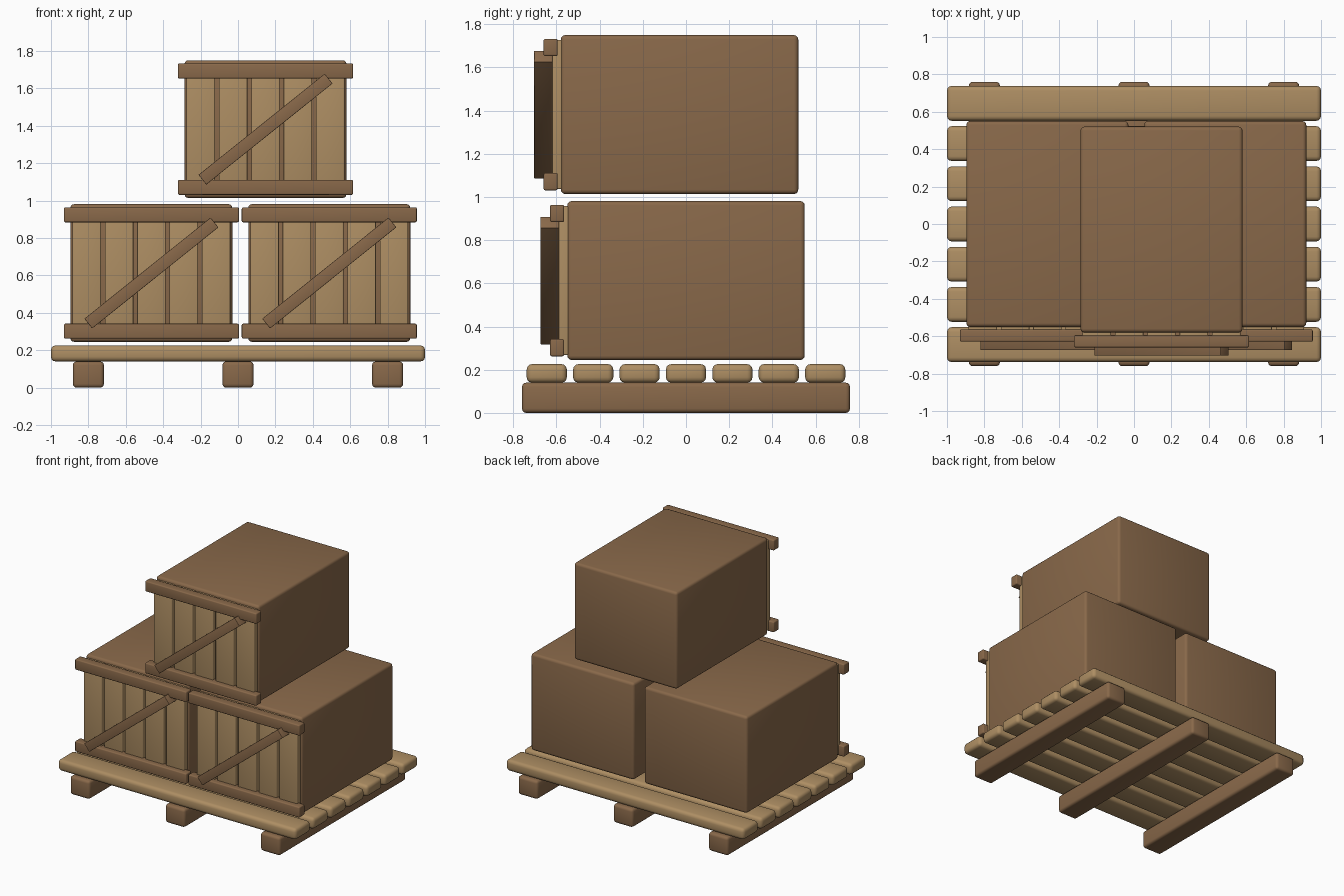
import bpy
import math

cube = bpy.data.objects.get("Cube")
if cube:
    bpy.data.objects.remove(cube, do_unlink=True)


def material(name, colour):
    mat = bpy.data.materials.new(name)
    mat.use_nodes = True
    mat.diffuse_color = (*colour, 1)
    mat.node_tree.nodes["Principled BSDF"].inputs["Base Color"].default_value = (*colour, 1)
    return mat


DARK = material("brown wood", (0.25, 0.14, 0.068))
LIGHT = material("pale wood", (0.42, 0.27, 0.125))


def board(name, centre, size, mat, bevel, tilt=0):
    """Box with rounded edges, tilted about the front-back axis."""
    bpy.ops.mesh.primitive_cube_add(size=1, location=centre)
    obj = bpy.context.object
    obj.name = name
    obj.scale = size
    bpy.ops.object.transform_apply(location=False, rotation=False, scale=True)
    obj.rotation_euler.y = -tilt
    obj.data.materials.append(mat)
    mod = obj.modifiers.new("rounded edges", "BEVEL")
    mod.width = bevel
    mod.segments = 3
    mod.limit_method = "ANGLE"
    bpy.ops.object.modifier_apply(modifier=mod.name)
    bpy.ops.object.shade_smooth_by_angle(angle=math.radians(35))
    return obj


# Pallet: three runners under seven slats
for i in (-1, 0, 1):
    board("pallet_runner", (0.8 * i, 0, 0.07), (0.166, 1.52, 0.14), DARK, 0.02)
for i in range(-3, 4):
    board("pallet_slat", (0, 0.215 * i, 0.183), (2, 0.186, 0.086), LIGHT, 0.025)

WIDTH, DEPTH, HEIGHT = 0.866, 1.1, 0.736


def crate(name, x, y, bottom):
    z = bottom + HEIGHT / 2
    front = y - DEPTH / 2
    board(name + "_body", (x, y, z), (WIDTH, DEPTH, HEIGHT), DARK, 0.02)
    # Pale front planks with narrow gaps
    for i in range(-2, 3):
        board(name + "_plank", (x + 0.173 * i, front - 0.01, z),
              (0.152, 0.06, 0.69), LIGHT, 0.006)
    # Rails along the top and bottom of the front
    for side in (-1, 1):
        board(name + "_rail", (x, front - 0.047, z + 0.311 * side),
              (0.936, 0.065, 0.08), DARK, 0.008)
    # Diagonal brace
    board(name + "_brace", (x, front - 0.082, z), (0.865, 0.084, 0.067),
          DARK, 0.003, math.radians(38.7))


crate("left_crate", 0.488, 0, 0.245)
crate("right_crate", -0.463, 0, 0.245)
crate("upper_crate", 0.147, -0.03, 1.014)
